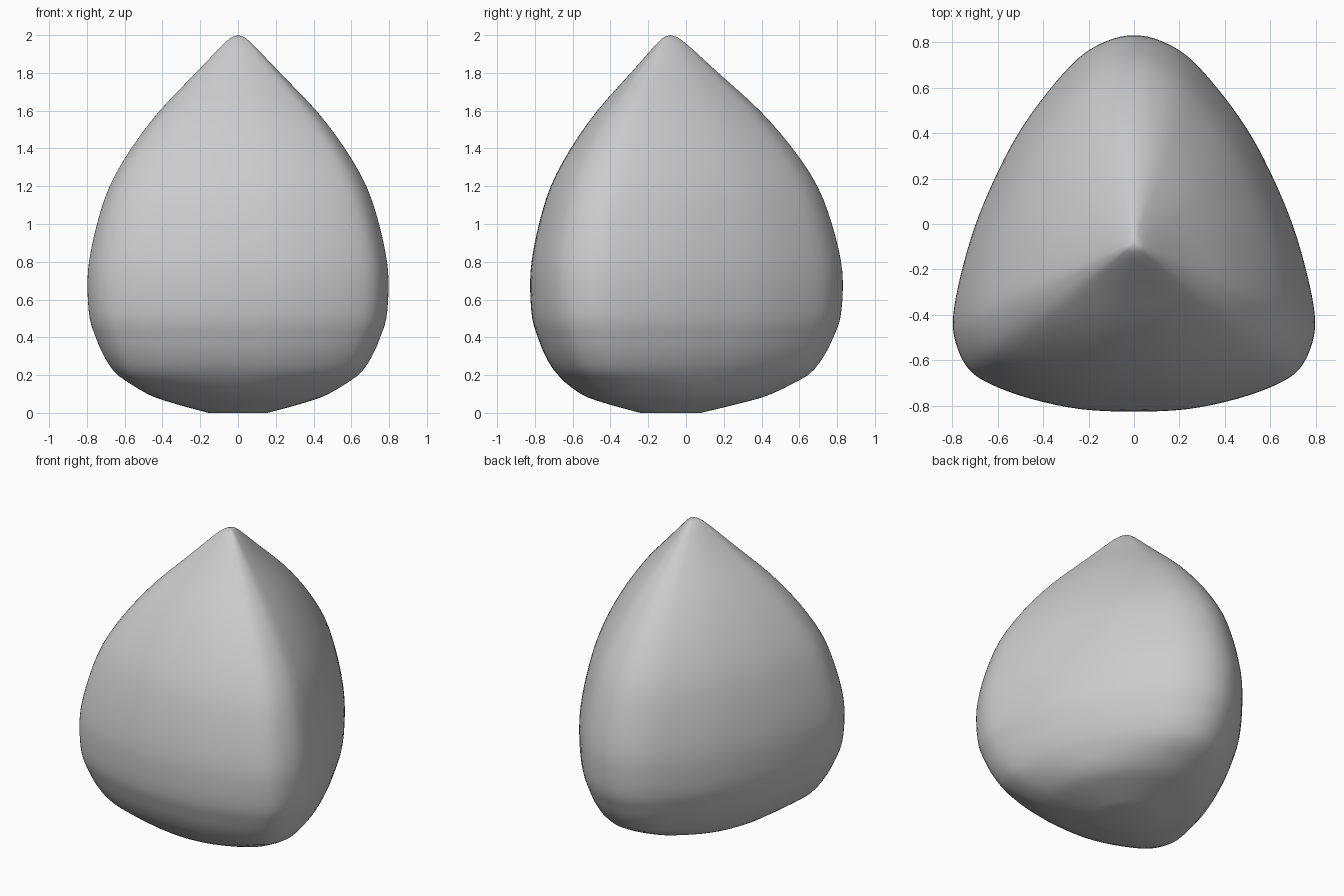
import bpy
import bmesh
from mathutils import Vector

if "Cube" in bpy.data.objects:
    bpy.data.objects.remove(bpy.data.objects["Cube"], do_unlink=True)


def catmull(points, steps, closed):
    """Smooth curve through the given 2D points."""
    pts = [Vector(p) for p in points]
    n = len(pts)
    get = (lambda i: pts[i % n]) if closed else (lambda i: pts[max(0, min(n - 1, i))])
    out = []
    for i in range(n if closed else n - 1):
        a, b, c, d = (get(i + k) for k in (-1, 0, 1, 2))
        for s in range(steps):
            t = s / steps
            out.append(0.5 * (2 * b + (c - a) * t + (2 * a - 5 * b + 4 * c - d) * t * t
                              + (3 * b - a - 3 * c + d) * t ** 3))
    if not closed:
        out.append(pts[-1])
    return out


# Rounded triangular outline at the widest level, back to front, then mirrored
half = [(0, .83), (.12, .805), (.25, .725), (.4, .555), (.52, .38), (.62, .185),
        (.7, -.01), (.76, -.215), (.795, -.4), (.785, -.52), (.73, -.635),
        (.63, -.705), (.45, -.77), (.23, -.815), (0, -.825)]
outline = catmull(half + [(-x, y) for x, y in half[-2:0:-1]], 4, True)

# Upright profile: outline scale and height
profile = catmull([(.2, 0), (.44, .05), (.62, .1), (.8, .2), (.89, .3), (.945, .4),
                   (.985, .5), (1, .65), (.99, .8), (.937, 1), (.853, 1.2), (.71, 1.4),
                   (.52, 1.6), (.28, 1.8), (.1, 1.95), (.04, 1.99)], 3, False)

centre = Vector((0, -.085))
bm = bmesh.new()
rings = []
for scale, z in profile:
    # The section becomes rounder towards the small flat base
    roundness = max(0, 1 - z / .2) * .8
    ring = []
    for p in outline:
        d = p - centre
        d = d.lerp(d.normalized() * .79, roundness) * scale + centre
        ring.append(bm.verts.new((d.x, d.y, z)))
    rings.append(ring)

# Skin the rings, cap the base and close the tip
n = len(outline)
for low, high in zip(rings, rings[1:]):
    for i in range(n):
        j = (i + 1) % n
        bm.faces.new((low[i], low[j], high[j], high[i]))
bm.faces.new(rings[0])
tip = bm.verts.new((0, centre.y, 2))
for i in range(n):
    bm.faces.new((rings[-1][i], rings[-1][(i + 1) % n], tip))
bmesh.ops.recalc_face_normals(bm, faces=bm.faces)

mesh = bpy.data.meshes.new("pointed_body")
bm.to_mesh(mesh)
bm.free()
body = bpy.data.objects.new("pointed_body", mesh)
bpy.context.collection.objects.link(body)

# Plain grey surface
grey = bpy.data.materials.new("light grey")
grey.use_nodes = True
colour = (.6, .6, .6, 1)
grey.diffuse_color = colour
grey.node_tree.nodes["Principled BSDF"].inputs["Base Color"].default_value = colour
mesh.materials.append(grey)

bpy.ops.object.select_all(action='DESELECT')
body.select_set(True)
bpy.context.view_layer.objects.active = body
bpy.ops.object.shade_smooth_by_angle(angle=.7)
